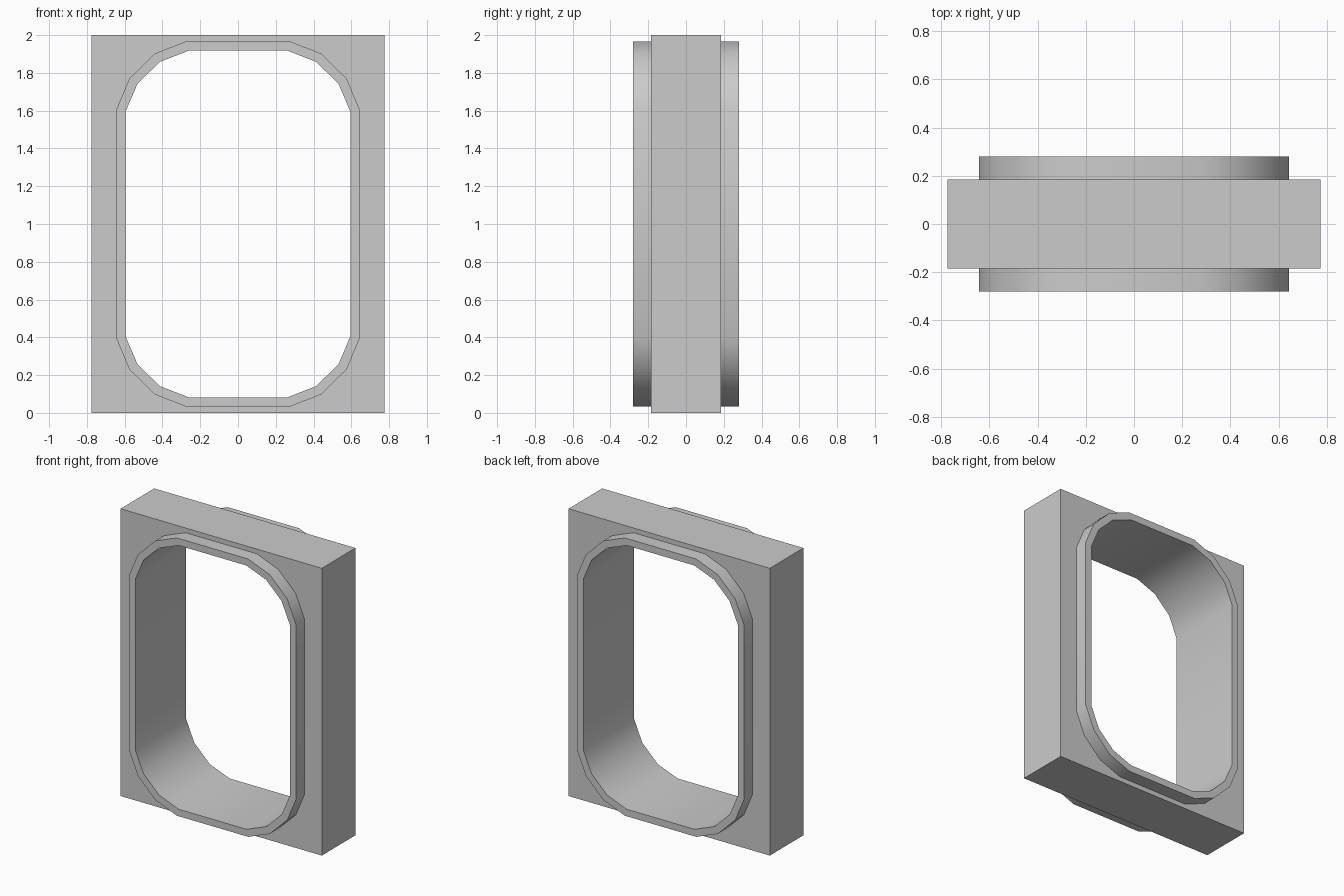
import bpy, bmesh, math

if "Cube" in bpy.data.objects:
    bpy.data.objects.remove(bpy.data.objects["Cube"])

MID, HALF_W, PLATE_Y, COLLAR_Y = 1.0, 0.775, 0.185, 0.28


def rounded_loop(corner):
    """Mirror one corner (x, z above the middle) into a full closed outline."""
    q = list(corner)
    back = q[::-1]
    return (q + [(x, -z) for x, z in back]
            + [(-x, -z) for x, z in q] + [(-x, z) for x, z in back])


inner = rounded_loop([(0.26, 0.918), (0.413, 0.859), (0.532, 0.743), (0.595, 0.595)])
outer = rounded_loop([(0.275, 0.967), (0.441, 0.902), (0.575, 0.77), (0.643, 0.608)])
rect = [(HALF_W, 1), (HALF_W, -1), (-HALF_W, -1), (-HALF_W, 1)]

bm = bmesh.new()


def ring(profile, y):
    return [bm.verts.new((x, y, z + MID)) for x, z in profile]


def bridge(a, b):
    n = len(a)
    for i in range(n):
        bm.faces.new((a[i], a[(i + 1) % n], b[(i + 1) % n], b[i]))


def loop_edges(loop):
    return [bm.edges.get((loop[i], loop[(i + 1) % len(loop)])) for i in range(len(loop))]


# Opening wall, collar rims and collar sides
bore = {s: ring(inner, s * COLLAR_Y) for s in (-1, 1)}
base = {s: ring(outer, s * PLATE_Y) for s in (-1, 1)}
plate = {s: ring(rect, s * PLATE_Y) for s in (-1, 1)}
bridge(bore[-1], bore[1])
for s in (-1, 1):
    lip = ring(outer, s * COLLAR_Y)
    bridge(bore[s], lip)
    bridge(lip, base[s])

# Rectangular plate: outer sides, then front and back faces around the collar
bridge(plate[-1], plate[1])
for s in (-1, 1):
    bmesh.ops.triangle_fill(bm, use_beauty=True, normal=(0, s, 0),
                            edges=loop_edges(base[s]) + loop_edges(plate[s]))

bmesh.ops.recalc_face_normals(bm, faces=bm.faces)
mesh = bpy.data.meshes.new("window_frame")
bm.to_mesh(mesh)
bm.free()
frame = bpy.data.objects.new("window_frame", mesh)
bpy.context.collection.objects.link(frame)

# Smooth rounded corners, crisp plate and rim edges
bpy.context.view_layer.objects.active = frame
frame.select_set(True)
bpy.ops.object.shade_smooth_by_angle(angle=math.radians(40))
